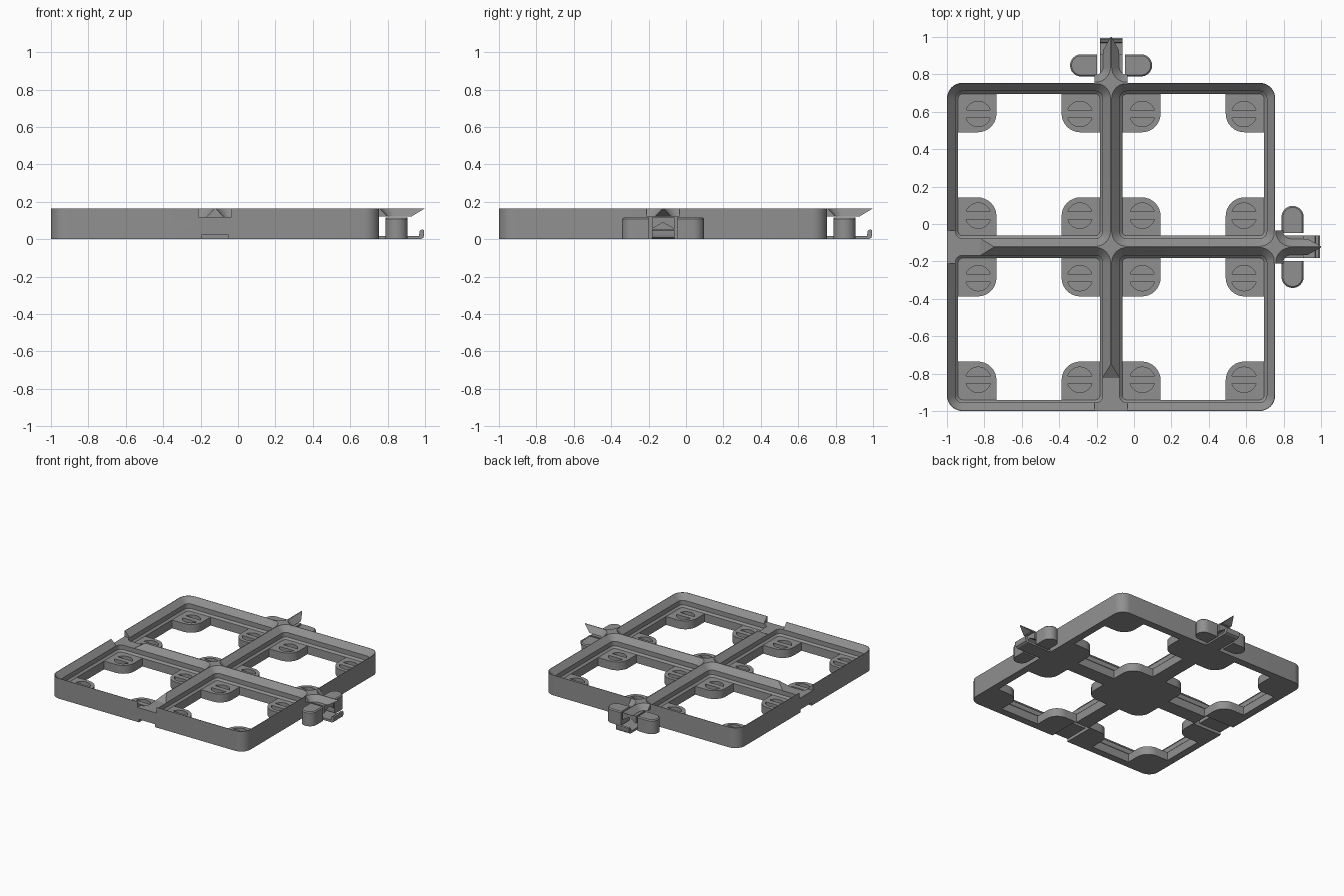
import bpy, bmesh, math
from mathutils import Matrix, Vector

if "Cube" in bpy.data.objects:
    bpy.data.objects.remove(bpy.data.objects["Cube"])

OFF = -0.1225            # grid centre in x and y
HALF = 0.8775            # half width of the frame
CELL = HALF / 2          # half width of one cell
RAD = 0.0836             # corner radius
TOP = 0.165
FLOOR = 0.068            # top of the corner pads
CENTRES = [(sx * CELL, sy * CELL) for sx in (-1, 1) for sy in (-1, 1)]

grey = bpy.data.materials.new("grey plastic")
grey.diffuse_color = (0.28, 0.28, 0.28, 1)
grey.use_nodes = True
grey.node_tree.nodes["Principled BSDF"].inputs["Base Color"].default_value = grey.diffuse_color


def rounded_rect(half, r, cx=0, cy=0, seg=8):
    pts = []
    for q, (sx, sy) in enumerate(((1, 1), (-1, 1), (-1, -1), (1, -1))):
        for i in range(seg + 1):
            a = math.pi / 2 * (q + i / seg)
            pts.append((cx + sx * (half - r) + r * math.cos(a),
                        cy + sy * (half - r) + r * math.sin(a)))
    return pts


def loft(bm, rings):
    """Closed solid through matching rings of 3D points."""
    vr = [[bm.verts.new(p) for p in ring] for ring in rings]
    n = len(vr[0])
    for a, b in zip(vr, vr[1:]):
        for i in range(n):
            j = (i + 1) % n
            bm.faces.new((a[i], a[j], b[j], b[i]))
    bm.faces.new(vr[0][::-1])
    bm.faces.new(vr[-1])


def prism(bm, pts, z0, z1):
    loft(bm, [[(x, y, z) for x, y in pts] for z in (z0, z1)])


def side_prism(bm, pts, w, turn=0):
    """x-z profile extruded to y = +-w, then turned about the centre."""
    m = Matrix.Rotation(math.radians(turn), 3, 'Z')
    loft(bm, [[m @ Vector((x, y, z)) for x, z in pts] for y in (-w, w)])


def pocket(bm, cx, cy):
    """Stepped rounded socket of one cell."""
    levels = [(FLOOR, 0.06), (0.0825, 0.045), (0.12, 0.045), (TOP, 0.003), (0.2, 0.003)]
    loft(bm, [[(x, y, z) for x, y in rounded_rect(CELL - d, RAD - d, cx, cy)]
              for z, d in levels])


def make(name, bm):
    bmesh.ops.recalc_face_normals(bm, faces=bm.faces)
    me = bpy.data.meshes.new(name)
    bm.to_mesh(me)
    bm.free()
    me.materials.append(grey)
    ob = bpy.data.objects.new(name, me)
    bpy.context.collection.objects.link(ob)
    return ob


def cut(ob, bm):
    """Subtract the solids in bm from the object."""
    tool = make("cutter", bm)
    tool.hide_render = True
    mod = ob.modifiers.new("cut", 'BOOLEAN')
    mod.operation, mod.solver, mod.object = 'DIFFERENCE', 'EXACT', tool
    bpy.context.view_layer.update()
    new = bpy.data.meshes.new_from_object(ob.evaluated_get(bpy.context.evaluated_depsgraph_get()))
    ob.modifiers.clear()
    ob.data = new
    bpy.data.objects.remove(tool)


parts = []

# Frame block
bm = bmesh.new()
prism(bm, rounded_rect(HALF, RAD), 0, TOP)
frame = make("grid_frame", bm)
parts.append(frame)

# Four sockets
bm = bmesh.new()
for c in CENTRES:
    pocket(bm, *c)
cut(frame, bm)

# Cross-shaped openings that leave rounded corner pads
a, w, r = CELL - 0.06, 0.174, 0.1
quarter = [(a, w)]
for i in range(9):
    t = -math.pi / 2 - math.pi / 2 * i / 8
    quarter.append((w + r + r * math.cos(t), w + r + r * math.sin(t)))
quarter.append((w, a))
cross = []
for q in range(4):
    ca, sa = (1, 0, -1, 0)[q], (0, 1, 0, -1)[q]
    cross += [(x * ca - y * sa, x * sa + y * ca) for x, y in quarter]
bm = bmesh.new()
for cx, cy in CENTRES:
    prism(bm, [(x + cx, y + cy) for x, y in cross], -0.02, FLOOR + 0.008)
cut(frame, bm)

# Round holes in the pads, split by a bar
R, BAR, OFFSET = 0.068, 0.021, 0.2717
t0 = math.asin(BAR / R)
bm = bmesh.new()
for cx, cy in CENTRES:
    for sx in (-1, 1):
        for sy in (-1, 1):
            for s in (-1, 1):
                seg = []
                for i in range(13):
                    t = t0 + (math.pi - 2 * t0) * i / 12
                    seg.append((cx + sx * OFFSET + R * math.cos(t),
                                cy + sy * OFFSET + s * R * math.sin(t)))
                prism(bm, seg, 0.018, FLOOR + 0.006)
cut(frame, bm)

# Notches for the tabs and clips on the front and left edges
bm = bmesh.new()
for turn in (180, 270):
    side_prism(bm, [(0.70, 0.1185), (0.9, 0.1185), (0.9, 0.2), (0.577, 0.2)], 0.0875, turn)
    side_prism(bm, [(0.62, -0.02), (0.9, -0.02), (0.9, 0.024), (0.675, 0.024),
                    (0.675, 0.052), (0.62, 0.052)], 0.0725, turn)
cut(frame, bm)

for side, turn in (("right", 0), ("back", 90)):
    rot = Matrix.Rotation(math.radians(turn), 4, 'Z')

    # Ridge tab, shaped by the sockets of the next grid
    bm = bmesh.new()
    side_prism(bm, [(0.872, 0.122), (1.05, 0.122), (1.1225, TOP), (0.872, TOP)], 0.0875)
    tab = make(side + "_ridge_tab", bm)
    bm = bmesh.new()
    for s in (-1, 1):
        pocket(bm, HALF + CELL, s * CELL)
    cut(tab, bm)

    # Hooked clip arm
    bm = bmesh.new()
    side_prism(bm, [(0.87, 0), (1.1, 0), (1.113, 0.008), (1.118, 0.02), (1.118, 0.048),
                    (1.108, 0.053), (1.094, 0.045), (1.09, 0.018), (0.87, 0.018)], 0.06)
    clip = make(side + "_clip", bm)

    # Round-ended support blocks and the gabled bridge between them
    bm = bmesh.new()
    cx, rad = 0.9705, 0.0595
    for s in (-1, 1):
        def outline(d):
            pts = [(cx - rad + d, s * 0.075), (cx + rad - d, s * 0.075)]
            for i in range(13):
                t = math.pi * i / 12
                pts.append((cx + (rad - d) * math.cos(t),
                            s * (0.16 + (rad - d) * math.sin(t))))
            return pts
        loft(bm, [[(x, y, z) for x, y in outline(d)]
                  for z, d in ((0, 0), (0.108, 0), (0.116, 0.008))])
    gable = [(-0.06, 0.055), (0, 0.09), (0.06, 0.055), (0.06, 0.116), (-0.06, 0.116)]
    loft(bm, [[(x, y, z) for y, z in gable] for x in (cx - rad, cx + rad)])
    support = make(side + "_support", bm)

    for ob in (tab, clip, support):
        ob.data.transform(rot)
        parts.append(ob)

# Place everything and smooth the round walls
for ob in parts:
    ob.data.transform(Matrix.Translation((OFF, OFF, 0)))
    ob.select_set(True)
bpy.context.view_layer.objects.active = frame
bpy.ops.object.shade_smooth_by_angle(angle=math.radians(25))
